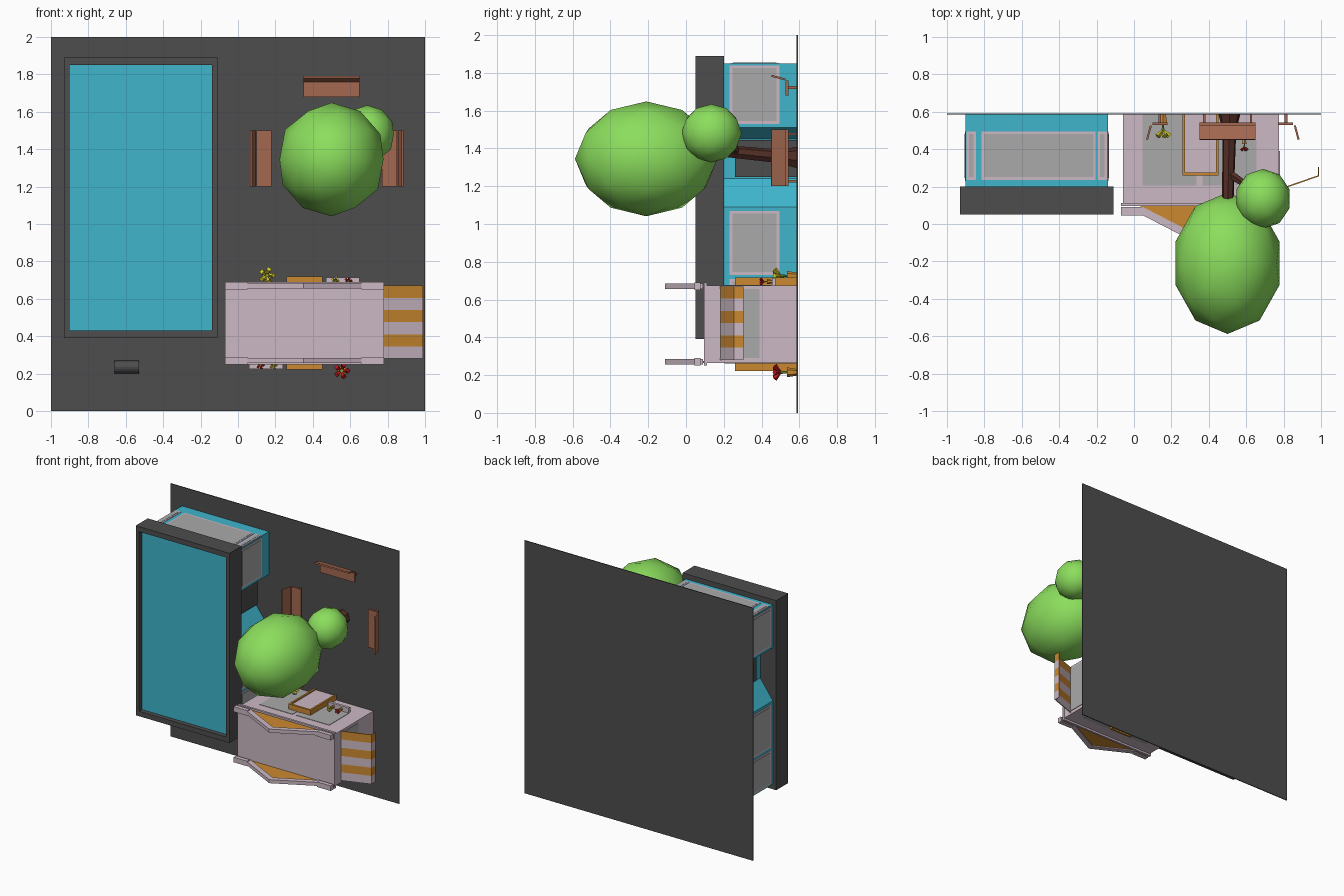
import bpy, bmesh, math
from mathutils import Vector

if "Cube" in bpy.data.objects:
    bpy.data.objects.remove(bpy.data.objects["Cube"])


def mat(name, r, g, b):
    m = bpy.data.materials.new(name)
    m.diffuse_color = (r, g, b, 1)
    m.use_nodes = True
    m.node_tree.nodes["Principled BSDF"].inputs["Base Color"].default_value = m.diffuse_color
    return m


DARK = mat("asphalt", .075, .075, .075)
CYAN = mat("cyan", .05, .46, .6)
LAV = mat("lavender", .6, .48, .55)
ORANGE = mat("orange", .6, .25, .03)
GLASS = mat("glass", .4, .4, .4)
GREEN = mat("leaf", .26, .73, .11)
WOOD = mat("wood", .37, .14, .08)
BARK = mat("bark", .08, .025, .017)
YELLOW = mat("yellow", .7, .65, .03)
RED = mat("red", .6, .01, .01)
STEM = mat("stem", .2, .35, .05)


def finish(name, bm, m):
    bmesh.ops.recalc_face_normals(bm, faces=bm.faces)
    me = bpy.data.meshes.new(name)
    bm.to_mesh(me)
    bm.free()
    me.materials.append(m)
    ob = bpy.data.objects.new(name, me)
    bpy.context.collection.objects.link(ob)
    return ob


def prism(name, pts, axis, a, b, m):
    """Extrude a 2D profile along an axis (profile order x,y,z without the axis)."""
    bm = bmesh.new()
    k = "xyz".index(axis)

    def co(p, t):
        c = list(p)
        c.insert(k, t)
        return c
    f = bm.faces.new([bm.verts.new(co(p, a)) for p in pts])
    ext = bmesh.ops.extrude_face_region(bm, geom=[f])["geom"]
    d = Vector((0, 0, 0))
    d[k] = b - a
    bmesh.ops.translate(bm, vec=d, verts=[v for v in ext if isinstance(v, bmesh.types.BMVert)])
    return finish(name, bm, m)


def box(name, x0, x1, y0, y1, z0, z1, m):
    return prism(name, [(x0, y0), (x1, y0), (x1, y1), (x0, y1)], "z", z0, z1, m)


def limb(name, p, q, r0, r1, m, n=6):
    """Tapered cylinder between two points."""
    p, q = Vector(p), Vector(q)
    bm = bmesh.new()
    bmesh.ops.create_cone(bm, cap_ends=True, segments=n, radius1=r0, radius2=r1, depth=(q - p).length)
    bm.transform((q - p).to_track_quat("Z", "Y").to_matrix().to_4x4())
    bmesh.ops.translate(bm, vec=(p + q) / 2, verts=bm.verts)
    return finish(name, bm, m)


def ball(name, c, r, m, sub=2, smooth=True):
    bm = bmesh.new()
    bmesh.ops.create_icosphere(bm, subdivisions=sub, radius=1)
    bmesh.ops.scale(bm, vec=r, verts=bm.verts)
    bmesh.ops.translate(bm, vec=c, verts=bm.verts)
    for f in bm.faces:
        f.smooth = smooth
    return finish(name, bm, m)


# ground plate
box("ground", -1, 1, .585, .592, 0, 2, DARK)

# large shop: body with a splayed entrance recess on each long side
right = [(-.14, .43), (-.14, 1.09), (-.25, 1.24), (-.25, 1.45), (-.14, 1.51), (-.14, 1.85)]
left = [(-1.04 - x, z) for x, z in reversed(right)]
prism("shop_body", right + left, "y", .19, .588, CYAN)

# shop roof slab and raised rim
box("shop_roof", -.93, -.11, .1, .2, .39, 1.89, DARK)
for i, (x0, x1, z0, z1) in enumerate([(-.93, -.9, .39, 1.89), (-.14, -.11, .39, 1.89),
                                      (-.9, -.14, .39, .43), (-.9, -.14, 1.85, 1.89)]):
    box(f"roof_rim_{i}", x0, x1, .05, .1, z0, z1, DARK)
box("roof_panel", -.9, -.14, .085, .1, .43, 1.85, CYAN)

# shop windows and doors on both long sides
for side, s in (("right", 1), ("left", -1)):
    def xs(a, b):
        return sorted((-.52 + s * a, -.52 + s * b))
    for i, (z0, z1) in enumerate([(.44, .71), (.73, 1.07), (1.53, 1.84)]):
        box(f"window_frame_{side}_{i}", *xs(.36, .383), .23, .495, z0, z1, LAV)
        box(f"window_glass_{side}_{i}", *xs(.36, .386), .245, .48, z0 + .015, z1 - .015, GLASS)
    box(f"shop_door_{side}", *xs(.25, .28), .26, .588, 1.25, 1.445, DARK)

# shop end windows
for end, z, s in (("top", 1.85, 1), ("bottom", .43, -1)):
    for i, (x0, x1) in enumerate([(-.895, -.845), (-.815, -.205), (-.195, -.145)]):
        box(f"end_frame_{end}_{i}", x0, x1, .235, .495, z - .02 * s, z + .003 * s, LAV)
        box(f"end_glass_{end}_{i}", x0 + .012, x1 - .012, .25, .48, z - .02 * s, z + .005 * s, GLASS)

# low rounded block beside the shop
arc = [(.588 - .04 * math.sin(math.pi * i / 10), .235 - .035 * math.cos(math.pi * i / 10)) for i in range(11)]
prism("ground_block", arc, "x", -.66, -.53, DARK)

# small shop body and cornice
box("house_body", -.06, .775, .1, .588, .265, .675, LAV)
box("house_cornice", -.07, .78, .095, .112, .25, .69, LAV)

# gables on both long sides
band = [(-.07, .05), (.04, .05), (.35, -.11), (.66, .05), (.77, .05),
        (.77, .09), (.65, .09), (.35, -.065), (.05, .09), (-.07, .09)]
for i, z in enumerate((.27, .67)):
    prism(f"gable_band_{i}", band, "z", z - .014, z + .014, LAV)
    prism(f"gable_infill_{i}", [(.03, .097), (.35, -.07), (.67, .097)], "z", z - .006, z + .006, ORANGE)
    for j, x in enumerate((-.07, .66)):
        box(f"gable_end_{i}_{j}", x, x + .12, .045, .078, z - .02, z + .02, LAV)

# striped awning
for i in range(6):
    z = .28 + .065 * i
    prism(f"awning_stripe_{i}", [(.775, .18), (.99, .255), (.99, .305), (.984, .305), (.984, .26), (.775, .188)],
          "z", z, z + .065, ORANGE if i % 2 else LAV)
box("awning_window", .76, .78, .18, .39, .29, .655, GLASS)


def flower(name, x, y, z, r, m):
    """Pot, stem and spiky bloom; y is the base, growth is toward -y."""
    limb(name + "_pot", (x, y, z), (x, y - 1.5 * r, z), .5 * r, .75 * r, ORANGE)
    limb(name + "_stem", (x, y - 1.5 * r, z), (x, y - 3 * r, z), .15 * r, .3 * r, STEM)
    for k in range(5):
        a = 2 * math.pi * k / 5
        limb(f"{name}_petal_{k}", (x, y - 2.4 * r, z),
             (x + r * math.cos(a), y - 3.4 * r, z + r * math.sin(a)), .1 * r, .45 * r, m, 4)


# long sides of the small shop: the second is the first turned half round
for side, s in (("top", 1), ("bottom", -1)):
    def X(a):
        return .355 + s * a

    def Z(a):
        return .47 + s * a

    def part(name, x0, x1, y0, y1, z0, z1, m):
        box(f"{name}_{side}", *sorted((X(x0), X(x1))), y0, y1, *sorted((Z(z0), Z(z1))), m)
    part("house_window", -.31, -.02, .205, .585, .19, .208, GLASS)
    part("display_window", .01, .3, .205, .45, .19, .208, GLASS)
    part("door_post_a", -.097, -.083, .26, .588, .2, .248, ORANGE)
    part("door_post_b", .083, .097, .26, .588, .2, .248, ORANGE)
    part("door_lintel", -.083, .083, .26, .276, .2, .248, ORANGE)
    part("door_panel", -.083, .083, .276, .588, .2, .238, LAV)
    part("flower_shelf", .115, .295, .455, .475, .2, .245, LAV)
    flower(f"floor_flower_{side}", X(-.2), .588, Z(.255), .035, YELLOW if s > 0 else RED)
    flower(f"shelf_flower_a_{side}", X(.165), .456, Z(.225), .018, YELLOW)
    flower(f"shelf_flower_b_{side}", X(.235), .456, Z(.225), .018, RED)

# benches around the tree
BACK = [(.085, .525), (.105, .45), (.115, .453), (.095, .528)]
for name, c, d in (("left", (.14, 1.35), (-1, 0)), ("right", (.81, 1.35), (1, 0)), ("top", (.5, 1.72), (0, 1))):
    # u runs outward from the tree; the bench length lies across it
    def place(part, uy, w0, w1):
        off = -.04
        if d[0]:
            prism(f"bench_{name}_{part}", [(c[0] + d[0] * (u + off), y) for u, y in uy],
                  "z", c[1] + w0, c[1] + w1, WOOD)
        else:
            prism(f"bench_{name}_{part}", [(y, c[1] + u + off) for u, y in uy], "x", c[0] + w0, c[0] + w1, WOOD)
    place("seat", [(0, .528), (.08, .528), (.08, .542), (0, .542)], -.15, .15)
    place("back", BACK if d[0] else [(u - .005, y) for u, y in BACK], -.15, .15)
    for j, w in enumerate((-.13, .12)):
        place(f"leg_{j}", [(.035, .54), (.05, .54), (.05, .588), (.035, .588)], w, w + .012)

# tree
limb("trunk_base", (.51, .588, 1.35), (.51, .5, 1.355), .06, .038, BARK, 7)
limb("trunk", (.51, .51, 1.355), (.5, .05, 1.4), .038, .03, BARK, 7)
limb("branch", (.51, .27, 1.38), (.67, .16, 1.47), .024, .018, BARK)
ball("large_crown", (.5, -.21, 1.345), (.292, .378, .304), GREEN)
ball("small_crown", (.69, .135, 1.48), (.15, .16, .155), GREEN)
